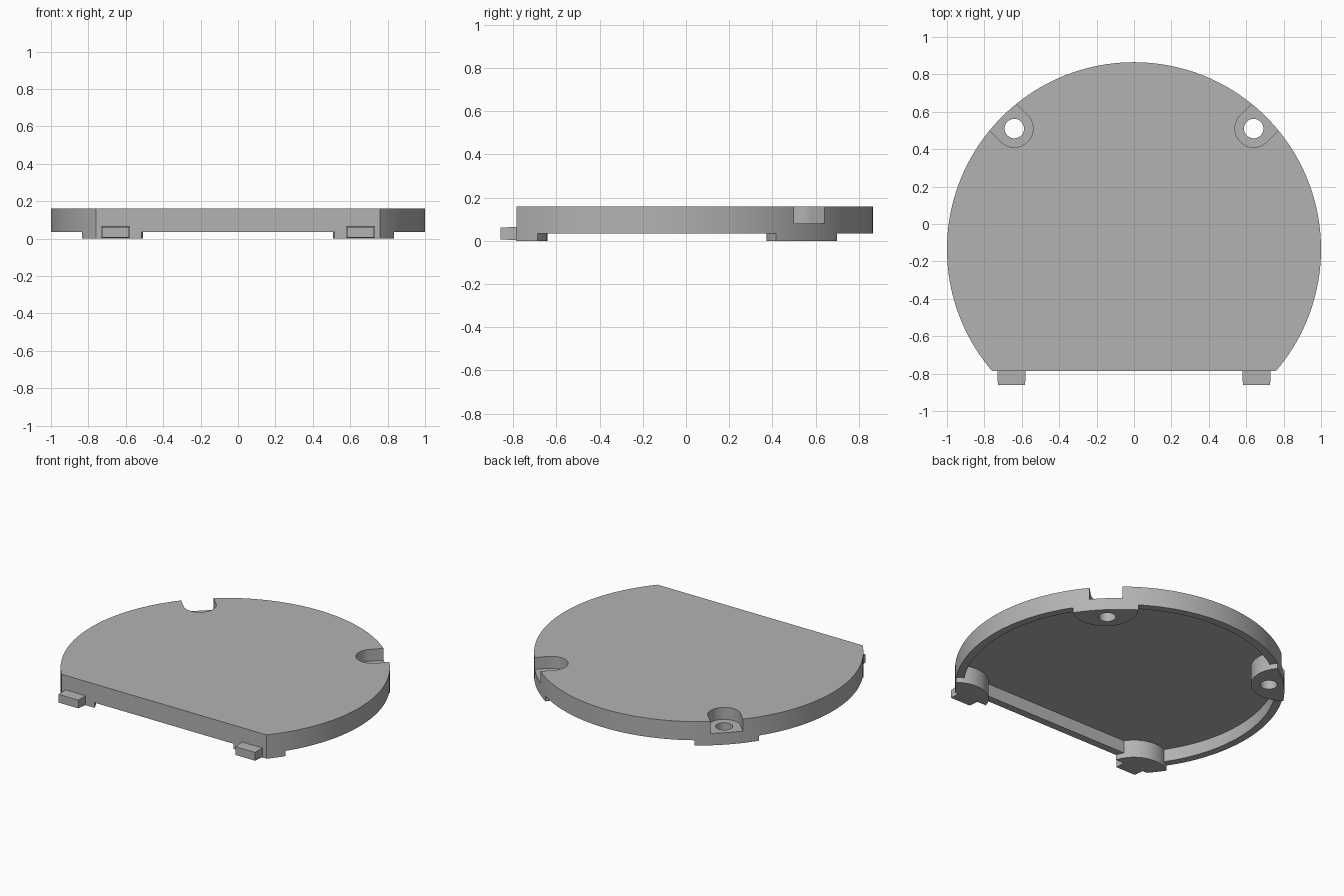
import bpy
import bmesh
from math import asin, cos, pi, radians, sin
from mathutils import Vector

if "Cube" in bpy.data.objects:
    bpy.data.objects.remove(bpy.data.objects["Cube"])

CENTRE_Y = -0.135      # centre of the round outline
CHORD_Y = -0.785       # straight front edge
TOP, RIM, CEILING = 0.16, 0.035, 0.12

grey = bpy.data.materials.new("plain grey")
grey.use_nodes = True
colour = (0.45, 0.45, 0.45, 1)
grey.diffuse_color = colour
grey.node_tree.nodes["Principled BSDF"].inputs["Base Color"].default_value = colour


def prism(name, outline, z0, z1):
    """Extrude a flat outline from z0 up to z1."""
    bm = bmesh.new()
    face = bm.faces.new([bm.verts.new((x, y, z0)) for x, y in outline])
    ext = bmesh.ops.extrude_face_region(bm, geom=[face])
    verts = [v for v in ext["geom"] if isinstance(v, bmesh.types.BMVert)]
    bmesh.ops.translate(bm, verts=verts, vec=(0, 0, z1 - z0))
    bmesh.ops.recalc_face_normals(bm, faces=bm.faces)
    mesh = bpy.data.meshes.new(name)
    bm.to_mesh(mesh)
    bm.free()
    mesh.materials.append(grey)
    obj = bpy.data.objects.new(name, mesh)
    bpy.context.collection.objects.link(obj)
    return obj


def arc(cx, cy, r, a0, a1, n):
    return [(cx + r * cos(a0 + (a1 - a0) * i / n),
             cy + r * sin(a0 + (a1 - a0) * i / n)) for i in range(n + 1)]


def circle(cx, cy, r, n=64):
    return arc(cx, cy, r, 0, 2 * pi, n)[:-1]


def cover_outline(inset):
    r = 1 - inset
    a = asin((CHORD_Y + inset - CENTRE_Y) / r)
    return arc(0, CENTRE_Y, r, a, pi - a, 128)


def combine(target, tool, operation):
    """Apply a boolean and discard the tool."""
    mod = target.modifiers.new("Boolean", 'BOOLEAN')
    mod.operation, mod.solver, mod.object = operation, 'EXACT', tool
    bpy.context.view_layer.objects.active = target
    bpy.ops.object.modifier_apply(modifier=mod.name)
    bpy.data.objects.remove(tool)


# Solid cover
cover = prism("cover", cover_outline(0), 0, TOP)

# Underside hollow, leaving a thin rim wall and four round corner bosses
hollow = prism("hollow", circle(0, CENTRE_Y, 1.3), -0.2, RIM)
combine(hollow, prism("recess", cover_outline(0.05), -0.1, CEILING), 'UNION')
for k in range(4):
    a = radians(45 + 90 * k)
    boss = prism("boss", circle(cos(a), CENTRE_Y + sin(a), 0.2), -0.3, TOP + 0.1)
    combine(hollow, boss, 'DIFFERENCE')
combine(cover, hollow, 'DIFFERENCE')

for side in (-1, 1):
    # Screw slot open to the edge, with a through hole
    cx, cy = side * 0.64, 0.51
    a = radians(45 if side > 0 else 135)
    out = Vector((cos(a), sin(a))) * 0.4
    slot = arc(cx, cy, 0.1, a + pi / 2, a + 3 * pi / 2, 32)
    slot += [(x + out.x, y + out.y) for x, y in (slot[-1], slot[0])]
    combine(cover, prism("slot", slot, 0.08, TOP + 0.1), 'DIFFERENCE')
    combine(cover, prism("hole", circle(cx, cy, 0.052, 48), -0.1, TOP + 0.1), 'DIFFERENCE')

    # Front locating tab with slightly tapered sides and a bevelled lower edge
    tx = side * 0.655
    tab = prism("tab", [(tx - 0.077, -0.74), (tx - 0.073, -0.86),
                        (tx + 0.073, -0.86), (tx + 0.077, -0.74)], 0, 0.065)
    for v in tab.data.vertices:
        if v.co.y < -0.8:
            v.co.z = 0.007 if v.co.z < 0.03 else 0.062
    combine(cover, tab, 'UNION')

# Smooth curved walls, sharp corners
bpy.ops.object.select_all(action='DESELECT')
cover.select_set(True)
bpy.context.view_layer.objects.active = cover
bpy.ops.object.shade_smooth_by_angle(angle=radians(25))
